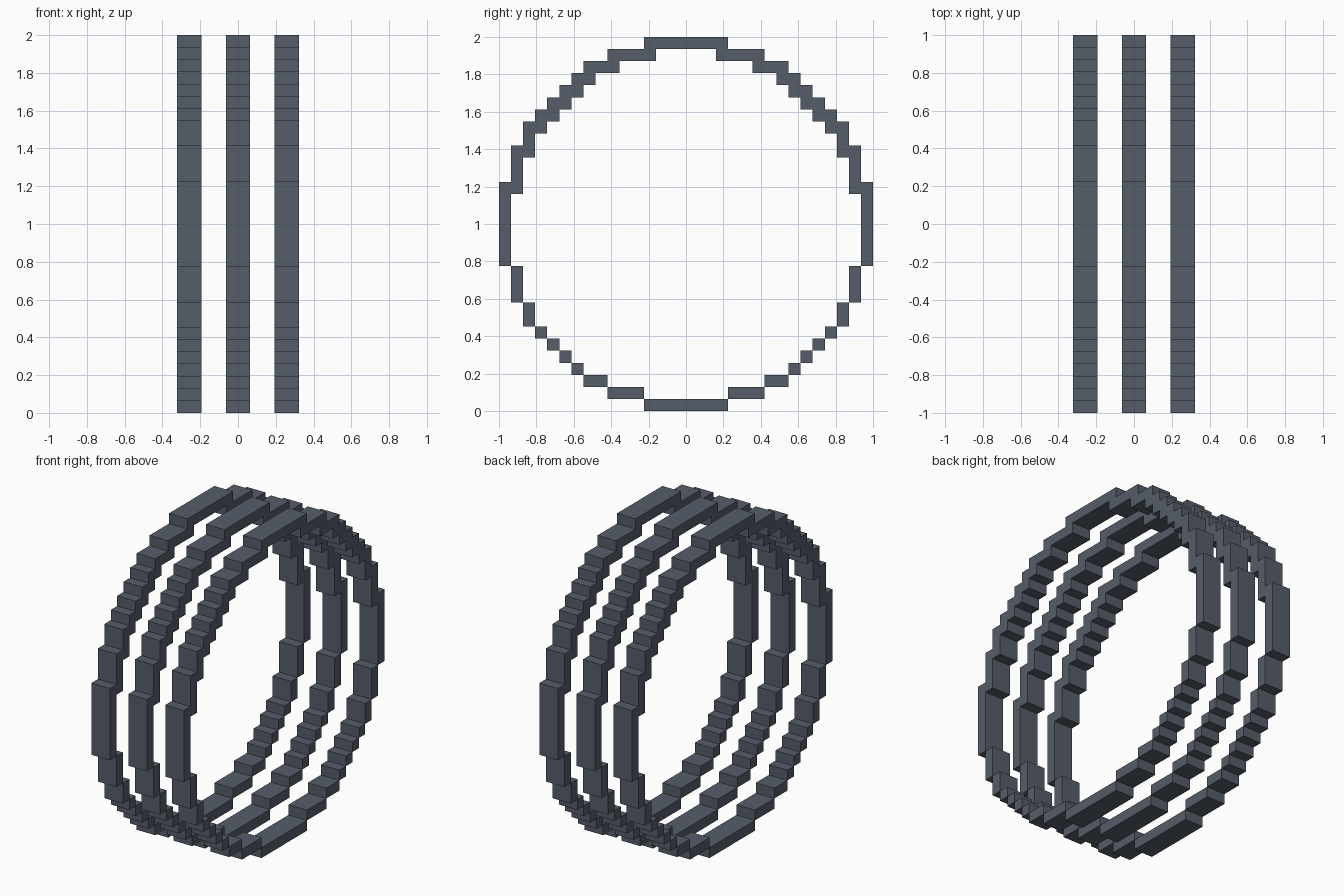
import bpy
import bmesh
from mathutils import Matrix, Vector

cube = bpy.data.objects.get("Cube")
if cube:
    bpy.data.objects.remove(cube)

CELL = 2 / 31          # one block of the stepped ring
RADIUS = 15.5          # in blocks
WIDTH = 2              # ring width in blocks
# Start and end of each bar, stepping inward one block per bar
STEPS = [(3.5, 6.5), (6.5, 8.5), (8.5, 9.5), (9.5, 10.5)]

steel = bpy.data.materials.new("slate_grey")
color = (0.093, 0.11, 0.142, 1)
steel.use_nodes = True
steel.diffuse_color = color
bsdf = next(n for n in steel.node_tree.nodes if n.type == 'BSDF_PRINCIPLED')
bsdf.inputs["Base Color"].default_value = color
bsdf.inputs["Roughness"].default_value = 0.8


def add_bar(bm, y0, y1, z0, z1):
    """Box in block units, measured from the ring centre."""
    size = Vector((WIDTH, abs(y1 - y0), abs(z1 - z0))) * CELL
    centre = Vector((0, (y0 + y1) / 2, (z0 + z1) / 2 + RADIUS)) * CELL
    matrix = Matrix.Translation(centre) @ Matrix.Diagonal(size).to_4x4()
    bmesh.ops.create_cube(bm, size=1, matrix=matrix)


def build_ring_mesh():
    bm = bmesh.new()
    half = STEPS[0][0]
    for s in (-1, 1):
        # Long bars at the bottom, top, front and back
        add_bar(bm, -half, half, s * (RADIUS - 1), s * RADIUS)
        add_bar(bm, s * (RADIUS - 1), s * RADIUS, -half, half)
        # Stepped quarters; the upper ones overlap by one block
        for t in (-1, 1):
            overlap = 1 if t > 0 else 0
            for k, (start, end) in enumerate(STEPS, 1):
                a, inner, outer = start - overlap, RADIUS - k - 1, RADIUS - k
                add_bar(bm, s * a, s * end, t * inner, t * outer)
                add_bar(bm, s * inner, s * outer, t * a, t * end)
        # Filler block on the upper diagonal
        a, b = STEPS[-1]
        add_bar(bm, s * a, s * b, a, b)
    mesh = bpy.data.meshes.new("stepped_ring")
    bm.to_mesh(mesh)
    bm.free()
    mesh.materials.append(steel)
    return mesh


# Three identical rings side by side
ring = build_ring_mesh()
for name, offset in (("right_ring", -4), ("middle_ring", 0), ("left_ring", 4)):
    obj = bpy.data.objects.new(name, ring)
    obj.location.x = offset * CELL
    bpy.context.collection.objects.link(obj)
